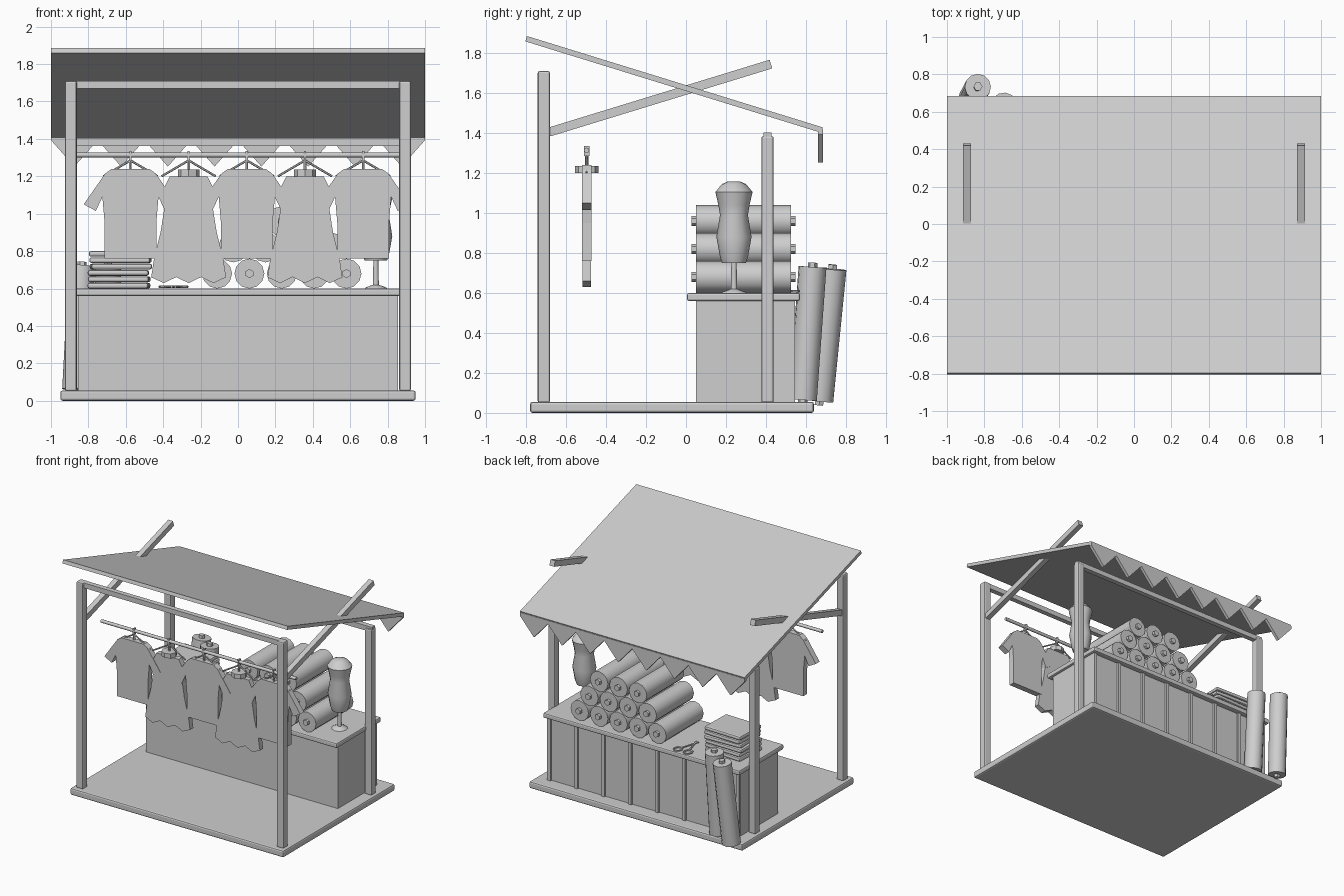
import bpy, bmesh, math, random
from mathutils import Vector, Matrix

random.seed(4)
cube = bpy.data.objects.get("Cube")
if cube:
    bpy.data.objects.remove(cube, do_unlink=True)

GREY = (0.62, 0.62, 0.62, 1)
mat = bpy.data.materials.new("plain_grey")
mat.use_nodes = True
mat.diffuse_color = GREY
mat.node_tree.nodes["Principled BSDF"].inputs["Base Color"].default_value = GREY


def finish(name, bm, bevel=0, smooth=False):
    bmesh.ops.recalc_face_normals(bm, faces=bm.faces)
    if smooth:
        for f in bm.faces:
            f.smooth = True
        for e in bm.edges:
            e.smooth = e.calc_face_angle(0) < math.radians(40)
    me = bpy.data.meshes.new(name)
    bm.to_mesh(me)
    bm.free()
    me.materials.append(mat)
    ob = bpy.data.objects.new(name, me)
    bpy.context.collection.objects.link(ob)
    if bevel:
        mod = ob.modifiers.new("bevel", "BEVEL")
        mod.width = bevel
        mod.segments = 2
    return ob


def box(name, xs, ys, zs, bevel=0, turn=0):
    """Box from its extents, optionally turned about z."""
    bm = bmesh.new()
    size = [b - a for a, b in (xs, ys, zs)]
    mid = [(a + b) / 2 for a, b in (xs, ys, zs)]
    bmesh.ops.create_cube(bm, size=1, matrix=Matrix.Translation(mid)
                          @ Matrix.Rotation(turn, 4, 'Z') @ Matrix.Diagonal((*size, 1)))
    return finish(name, bm, bevel)


def rod(name, a, b, r, sides=8):
    """Cylinder between two points."""
    a, b = Vector(a), Vector(b)
    d = b - a
    bm = bmesh.new()
    bmesh.ops.create_cone(bm, cap_ends=True, segments=sides, radius1=r, radius2=r, depth=d.length,
                          matrix=Matrix.Translation((a + b) / 2) @ d.to_track_quat('Z', 'Y').to_matrix().to_4x4())
    return finish(name, bm, smooth=sides > 8)


def prism(name, pts, axis, lo, hi):
    """Outline extruded along x (points are y, z) or y (points are x, z)."""
    bm = bmesh.new()
    put = (lambda p: (lo, p[0], p[1])) if axis == 'x' else (lambda p: (p[0], lo, p[1]))
    f = bm.faces.new([bm.verts.new(put(p)) for p in pts])
    new = bmesh.ops.extrude_face_region(bm, geom=[f])["geom"]
    shift = (hi - lo, 0, 0) if axis == 'x' else (0, hi - lo, 0)
    bmesh.ops.translate(bm, vec=shift, verts=[v for v in new if isinstance(v, bmesh.types.BMVert)])
    return finish(name, bm)


def lathe(name, profile, x, y, sides=12):
    bm = bmesh.new()
    rings = [[bm.verts.new((x + r * math.cos(math.tau * i / sides), y + r * math.sin(math.tau * i / sides), z))
              for i in range(sides)] for r, z in profile]
    for a, b in zip(rings, rings[1:]):
        for i in range(sides):
            j = (i + 1) % sides
            bm.faces.new((a[i], a[j], b[j], b[i]))
    bm.faces.new(rings[0])
    bm.faces.new(rings[-1])
    return finish(name, bm, smooth=True)


def slab(name, a, b, thick, xs):
    """Sloping board whose centre line runs from a to b in the y-z plane."""
    a, b = Vector(a), Vector(b)
    n = (b - a).normalized()
    n = Vector((-n.y, n.x)) * thick / 2
    return prism(name, [a - n, b - n, b + n, a + n], 'x', *xs)


def cloth_roll(name, a, b, r):
    """Bolt of cloth with a core sticking out of both ends."""
    a, b = Vector(a), Vector(b)
    d = (b - a).normalized() * 0.022
    rod(name, a, b, r, 12)
    rod(name + "_core", a - d, b + d, 0.024, 6)


# Floor, posts and beams
box("floor", (-.95, .95), (-.78, .64), (0, .055), .012)
for side, s in (("left", 1), ("right", -1)):
    x = .893 * s
    box(f"front_post_{side}", (x - .031, x + .031), (-.742, -.68), (.05, 1.71), .01)
    box(f"back_post_{side}", (x - .031, x + .031), (.377, .439), (.05, 1.385), .01)
    slab(f"roof_strut_{side}", (-.685, 1.405), (.425, 1.745), .045, (x - .021, x + .021))
box("front_beam", (-.87, .87), (-.73, -.69), (1.67, 1.71))
box("back_beam", (-.92, .92), (.388, .428), (1.362, 1.402))

# Sloping roof and its pointed valance
slab("roof", (-.8, 1.872), (.68, 1.415), .028, (-1, 1))
teeth = 8
zigzag = [(-1, 1.42)]
for i in range(teeth):
    x = -1 + 2 * i / teeth
    zigzag += [(x, 1.393), (x + 1 / teeth, 1.252)]
zigzag += [(1, 1.393), (1, 1.42)]
prism("valance", zigzag, 'y', .66, .685)

# Counter with battens along the back
box("counter_body", (-.855, .855), (.05, .53), (.05, .565))
box("counter_top", (-.875, .875), (.005, .57), (.56, .6), .01)
for i in range(8):
    x = -.84 + i * .24
    box("counter_batten", (x - .014, x + .014), (.525, .545), (.05, .565))

# Pyramid of cloth rolls on the counter
for row, count in enumerate((5, 4, 3)):
    for i in range(count):
        x = -.112 + (i + row / 2) * .173
        z = .68 + row * .14
        cloth_roll("cloth_roll", (x, .05, z), (x, .525, z), .08)

# Two rolls leaning at the back corner
cloth_roll("leaning_roll_inner", (-.7, .585, .065), (-.695, .633, .73), .07)
cloth_roll("leaning_roll_outer", (-.87, .667, .06), (-.835, .733, .72), .07)

# Folded cloth
for i in range(6):
    z = .6 + i * .034
    dx = random.uniform(-.008, .008)
    box("folded_cloth", (-.795 + dx, -.47 + dx), (.17, .44), (z, z + .031), .012, random.uniform(-.06, .06))

# Scissors
for s in (1, -1):
    x, y, z = -.345, .45, .609
    rod("scissor_blade", (x - .01 * s, y - .1, z), (x + .035 * s, y + .05, z), .007, 6)
    for i in range(8):
        a, b = (math.tau * k / 8 for k in (i, i + 1))
        cx, cy = x + .045 * s, y + .08
        rod("scissor_handle", (cx + .03 * math.cos(a), cy + .035 * math.sin(a), z),
            (cx + .03 * math.cos(b), cy + .035 * math.sin(b), z), .007, 6)

# Dress form
lathe("dress_form_body", [(.06, .75), (.07, .78), (.088, .88), (.07, .99), (.078, 1.04), (.093, 1.105),
                          (.06, 1.145), (.03, 1.158)], .737, .24)
lathe("dress_form_stand", [(.062, .598), (.055, .606), (.016, .62), (.013, .76)], .737, .24)

# Clothes rail, hangers and garments
RAIL_Y = -.497
rod("clothes_rail", (-.868, RAIL_Y, 1.314), (.868, RAIL_Y, 1.314), .013, 10)

shirt_half = [(.1, 1.24), (.135, 1.215), (.25, 1.05), (.185, 1.015), (.15, 1.09), (.138, .95), (.138, .76)]
dress_half = [(.1, 1.2), (.13, 1.14), (.125, 1.06), (.15, .9), (.185, .76), (.2, .66)]


def mirrored(half, cx, hem=()):
    return [(cx + x, z) for x, z in half] + list(hem) + [(cx - x, z) for x, z in reversed(half)]


for i in range(5):
    cx = -.575 + i * .311
    for s in (1, -1):
        rod("hanger_arm", (cx, RAIL_Y, 1.285), (cx + .145 * s, RAIL_Y, 1.2), .006, 6)
    rod("hanger_stem", (cx, RAIL_Y, 1.23), (cx, RAIL_Y, 1.29), .008, 6)
    box("hanger_hook", (cx - .006, cx + .006), (RAIL_Y - .014, RAIL_Y + .014), (1.285, 1.335))
    if i % 2 == 0:
        prism("shirt", mirrored(shirt_half, cx), 'y', RAIL_Y - .024, RAIL_Y + .024)
    else:
        hem = [(cx + .2 - .4 * k / 12, .645 + .016 * math.cos(k * math.pi / 2)) for k in range(1, 12)]
        prism("dress", mirrored(dress_half, cx, hem), 'y', RAIL_Y - .021, RAIL_Y + .021)
        rod("dress_collar", (cx, RAIL_Y, 1.2), (cx, RAIL_Y, 1.236), .058, 8)
